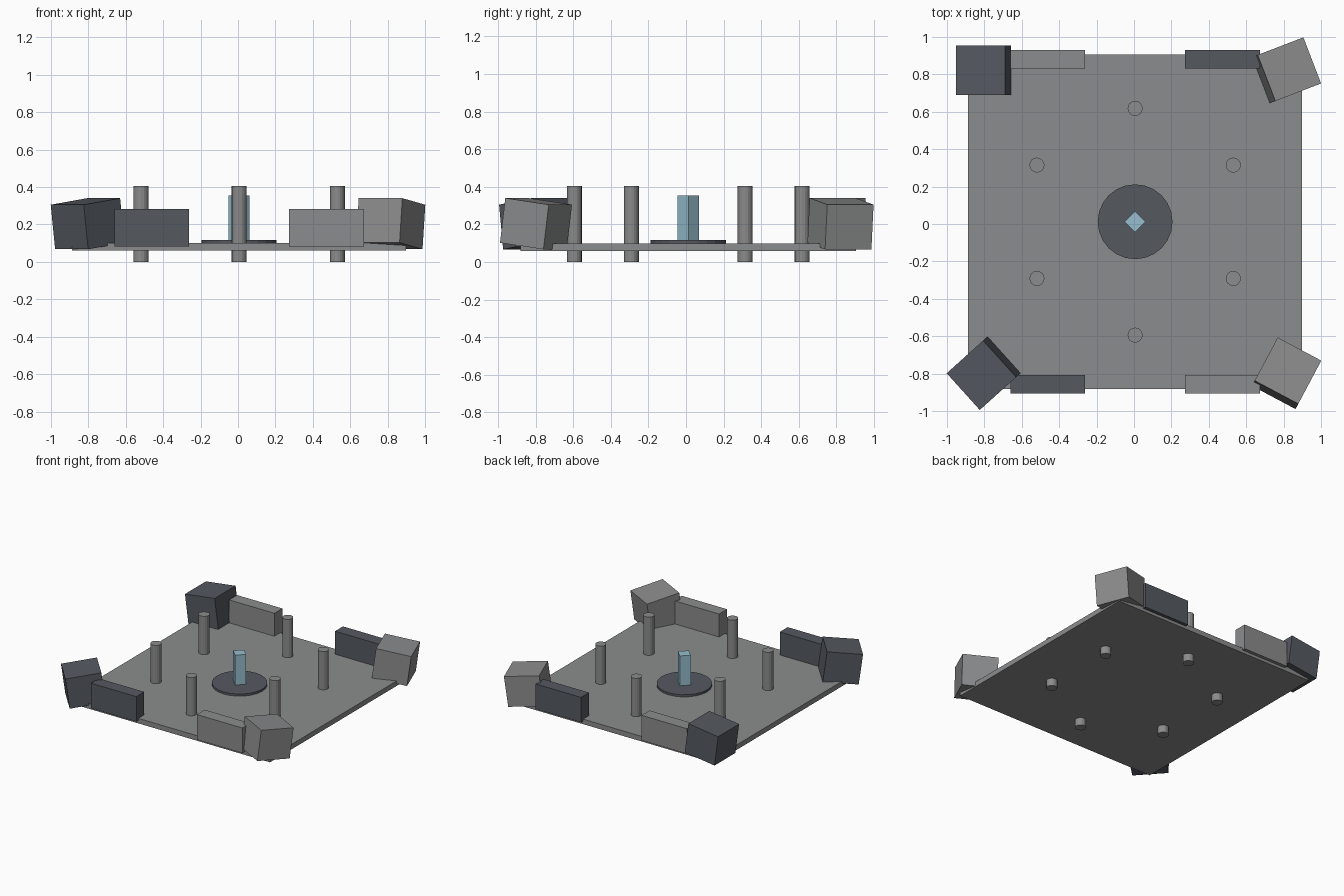
import bpy
from math import radians, sin, cos, pi

if "Cube" in bpy.data.objects:
    bpy.data.objects.remove(bpy.data.objects["Cube"])

CX, CY = 0.006, 0.012   # centre of the base plate


def material(name, rgb):
    m = bpy.data.materials.new(name)
    m.diffuse_color = (*rgb, 1)
    m.use_nodes = True
    m.node_tree.nodes["Principled BSDF"].inputs["Base Color"].default_value = m.diffuse_color
    return m


GREY = material("mid_grey", (0.26, 0.262, 0.266))
DARK = material("dark_slate", (0.09, 0.10, 0.118))
BLUE = material("pale_blue", (0.31, 0.52, 0.62))


def finish(name, mat):
    ob = bpy.context.object
    ob.name = name
    ob.data.materials.append(mat)
    return ob


def box(name, x, y, z, size, mat=GREY, rot=(0, 0, 0)):
    bpy.ops.mesh.primitive_cube_add(size=1, location=(CX + x, CY + y, z), rotation=rot)
    ob = finish(name, mat)
    ob.scale = size
    return ob


def cylinder(name, x, y, z0, z1, r, sides, mat=GREY):
    bpy.ops.mesh.primitive_cylinder_add(vertices=sides, radius=r, depth=z1 - z0,
                                        location=(CX + x, CY + y, (z0 + z1) / 2))
    return finish(name, mat)


# Square base plate
box("base_plate", 0, 0, 0.08, (1.786, 1.786, 0.04))

# Central disc and upright blue marker, turned 45 degrees
cylinder("centre_disc", 0, 0, 0.097, 0.117, 0.20, 24, DARK)
box("centre_marker", 0, 0, 0.235, (0.08, 0.08, 0.24), BLUE, (0, 0, radians(45)))

# Ring of six posts passing through the plate
for i in range(6):
    a = pi / 2 + i * pi / 3
    cylinder(f"post_{i + 1}", 0.606 * cos(a), 0.606 * sin(a), 0, 0.405, 0.04, 16)

# Low walls along front and back, alternating colour
for sx, sy in ((-1, -1), (1, -1), (-1, 1), (1, 1)):
    box("low_wall", sx * 0.467, sy * 0.869, 0.183, (0.40, 0.10, 0.20),
        DARK if sx == sy else GREY)

# Leaning corner blocks: side, end, heading in degrees, colour
TILT = radians(-7.6)
for sx, sy, heading, mat in ((-1, 1, 0, DARK), (-1, -1, 42, DARK),
                             (1, 1, 201, GREY), (1, -1, 242, GREY)):
    box("corner_block", sx * 0.81, sy * 0.81, 0.204, (0.264, 0.264, 0.24), mat,
        (0, TILT, radians(heading)))
